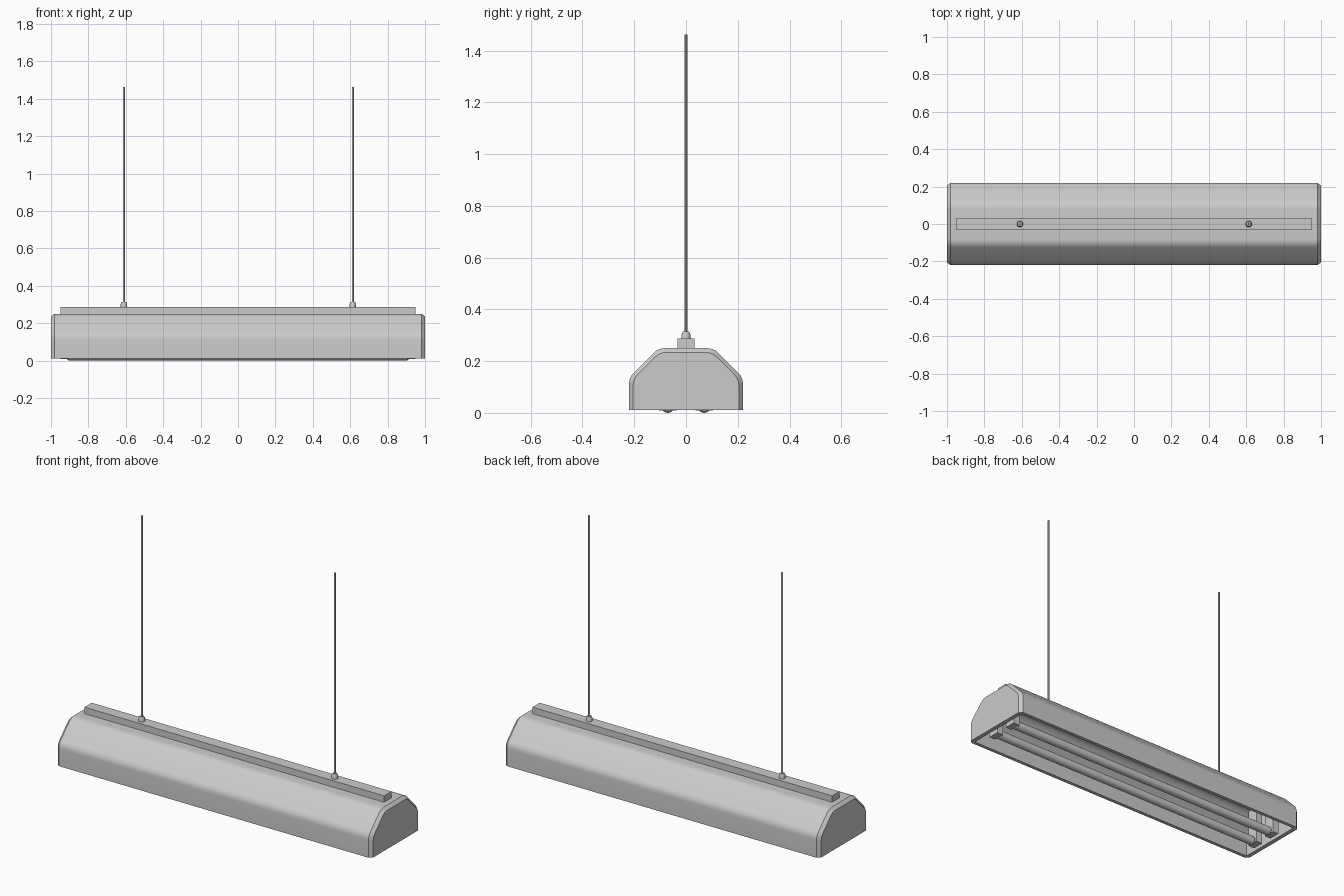
import bpy, bmesh, math
from mathutils import Vector

if "Cube" in bpy.data.objects:
    bpy.data.objects.remove(bpy.data.objects["Cube"])


def finish(name, bm, smooth=True):
    bmesh.ops.recalc_face_normals(bm, faces=bm.faces[:])
    me = bpy.data.meshes.new(name)
    bm.to_mesh(me)
    bm.free()
    ob = bpy.data.objects.new(name, me)
    bpy.context.collection.objects.link(ob)
    if smooth:
        bpy.ops.object.select_all(action='DESELECT')
        bpy.context.view_layer.objects.active = ob
        ob.select_set(True)
        bpy.ops.object.shade_smooth_by_angle(angle=math.radians(30))
    return ob


def box(name, x0, x1, y0, y1, z0, z1):
    bm = bmesh.new()
    bmesh.ops.create_cube(bm, size=1)
    for v in bm.verts:
        v.co = ((x0 + x1) / 2 + v.co.x * (x1 - x0),
                (y0 + y1) / 2 + v.co.y * (y1 - y0),
                (z0 + z1) / 2 + v.co.z * (z1 - z0))
    return finish(name, bm, False)


def lathe(name, profile, origin, axis='Z', seg=24):
    """Revolve (radius, height) pairs into a closed solid."""
    bm = bmesh.new()
    rings = []
    for r, h in profile:
        ring = []
        for i in range(seg):
            a = 2 * math.pi * i / seg
            p = (r * math.cos(a), r * math.sin(a), h)
            if axis == 'X':
                p = (h, p[0], p[1])
            ring.append(bm.verts.new(Vector(origin) + Vector(p)))
        rings.append(ring)
    for a, b in zip(rings, rings[1:]):
        for i in range(seg):
            j = (i + 1) % seg
            bm.faces.new((a[i], a[j], b[j], b[i]))
    bm.faces.new(rings[0])
    bm.faces.new(rings[-1])
    return finish(name, bm)


def hood_profile(d, steps=5):
    """Open cross-section of the hood, inset by d, with rounded corners."""
    w, t, k = 0.22 - d, 0.25 - d, d * 0.414
    pts = [Vector(p) for p in ((-w, 0.012), (-w, 0.137 - k), (-0.107 + k, t),
                               (0.107 - k, t), (w, 0.137 - k), (w, 0.012))]
    out = [pts[0]]
    for a, b, c in zip(pts, pts[1:], pts[2:]):
        p = b + (a - b).normalized() * 0.025
        q = b + (c - b).normalized() * 0.025
        for i in range(steps):
            s = i / (steps - 1)
            out.append(p * (1 - s) ** 2 + b * 2 * s * (1 - s) + q * s * s)
    return out + [pts[-1]]


# Hollow hood with chamfered ends, open underneath
bm = bmesh.new()


def row(x, d):
    return [bm.verts.new((x, p.x, p.y)) for p in hood_profile(d)]


outer = [row(-1, 0.016), row(-0.982, 0), row(0.982, 0), row(1, 0.016)]
inner = [row(-0.975, 0.02), row(0.975, 0.02)]
for rows in (outer, inner):
    for a, b in zip(rows, rows[1:]):
        for i in range(len(a) - 1):
            bm.faces.new((a[i], a[i + 1], b[i + 1], b[i]))
    bm.faces.new(rows[0])
    bm.faces.new(rows[-1])
for e in (0, -1):
    bm.faces.new([r[e] for r in outer] + [inner[1][e], inner[0][e]])
    bm.faces.new((outer[e][0], inner[e][0], inner[e][-1], outer[e][-1]))
finish("hood", bm)

# Mounting rail on top
box("top_rail", -0.95, 0.95, -0.033, 0.033, 0.245, 0.287)

# Suspension rods with their collars
for side, x in (("left", -0.61), ("right", 0.614)):
    lathe(side + "_rod_collar", [(0.017, 0.283), (0.017, 0.303), (0.012, 0.314)],
          (x, 0, 0))
    lathe(side + "_rod", [(0.0055, 0.3), (0.0055, 1.463)], (x, 0, 0), seg=12)

# Two lamp tubes and the holders at their ends
for side, y in (("front", -0.07), ("back", 0.07)):
    lathe(side + "_tube", [(0.02, -0.912), (0.025, -0.905), (0.025, 0.905), (0.02, 0.912)],
          (0, y, 0.025), axis='X')
    for end, s in (("left", -1), ("right", 1)):
        x0, x1 = sorted((0.91 * s, 0.95 * s))
        box(f"{side}_{end}_lamp_holder", x0, x1, y - 0.034, y + 0.034, 0.009, 0.235)
